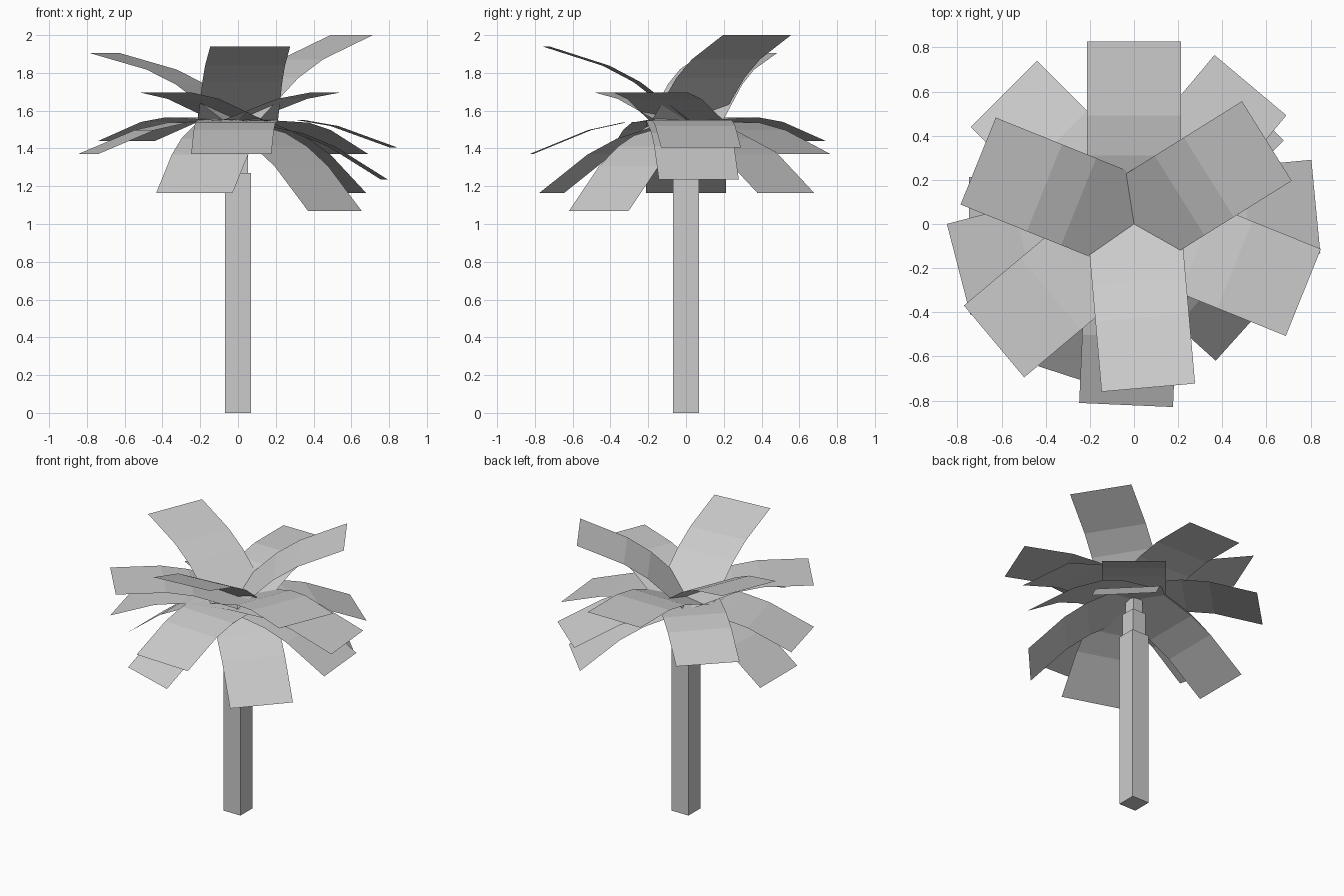
import bpy, bmesh
from math import sin, cos, radians
from mathutils import Matrix, Vector

if "Cube" in bpy.data.objects:
    bpy.data.objects.remove(bpy.data.objects["Cube"])

CROWN_Z = 1.55                  # all fronds spring from the trunk axis here
HALF_WIDTH = 0.2125
LENGTHS = (0.33, 0.185, 0.335)  # three flat segments per frond
BEND = radians(10)              # droop added at each fold


def new_object(name, bm):
    mesh = bpy.data.meshes.new(name)
    bm.to_mesh(mesh)
    bm.free()
    obj = bpy.data.objects.new(name, mesh)
    bpy.context.collection.objects.link(obj)
    return obj


def box(name, half, z0, z1):
    bm = bmesh.new()
    bmesh.ops.create_cube(bm, size=1)
    bmesh.ops.scale(bm, vec=(2 * half, 2 * half, z1 - z0), verts=bm.verts)
    bmesh.ops.translate(bm, vec=(0, 0, (z0 + z1) / 2), verts=bm.verts)
    return new_object(name, bm)


def profile(pitch):
    r, z = 0.0, CROWN_Z
    pts = [(r, z)]
    for i, length in enumerate(LENGTHS):
        r += length * cos(pitch - i * BEND)
        z += length * sin(pitch - i * BEND)
        pts.append((r, z))
    return pts


def frond(name, azimuth, tip_z):
    # find the pitch that puts the tip at the wanted height
    low, high = radians(-60), radians(80)
    for _ in range(40):
        mid = (low + high) / 2
        if profile(mid)[-1][1] < tip_z:
            low = mid
        else:
            high = mid
    bm = bmesh.new()
    turn = Matrix.Rotation(radians(azimuth), 3, 'Z')
    rows = [[bm.verts.new(turn @ Vector((r, s * HALF_WIDTH, z))) for s in (-1, 1)]
            for r, z in profile(mid)]
    for a, b in zip(rows, rows[1:]):
        bm.faces.new((a[0], b[0], b[1], a[1]))
    return new_object(name, bm)


# Square trunk, stepping in under the crown
box("trunk", 0.068, 0, 1.27)
box("trunk_neck", 0.053, 1.27, 1.44)
box("trunk_tip", 0.04, 1.44, 1.54)

# Fronds by tier: (azimuth, tip height)
tiers = {
    "top_frond": [(32, 2.0), (158, 1.905), (-85, 1.94)],
    "upper_frond": [(-22, 1.695), (90, 1.695), (220, 1.695)],
    "middle_frond": [(5.5, 1.405), (50, 1.37), (135, 1.44), (194.5, 1.37), (-92.5, 1.37)],
    "lower_frond": [(5, 1.235), (45, 1.165), (180, 1.165), (-108, 1.165), (-42, 1.07)],
}
for name, leaves in tiers.items():
    for i, (azimuth, tip_z) in enumerate(leaves):
        frond(f"{name}_{i + 1}", azimuth, tip_z)
